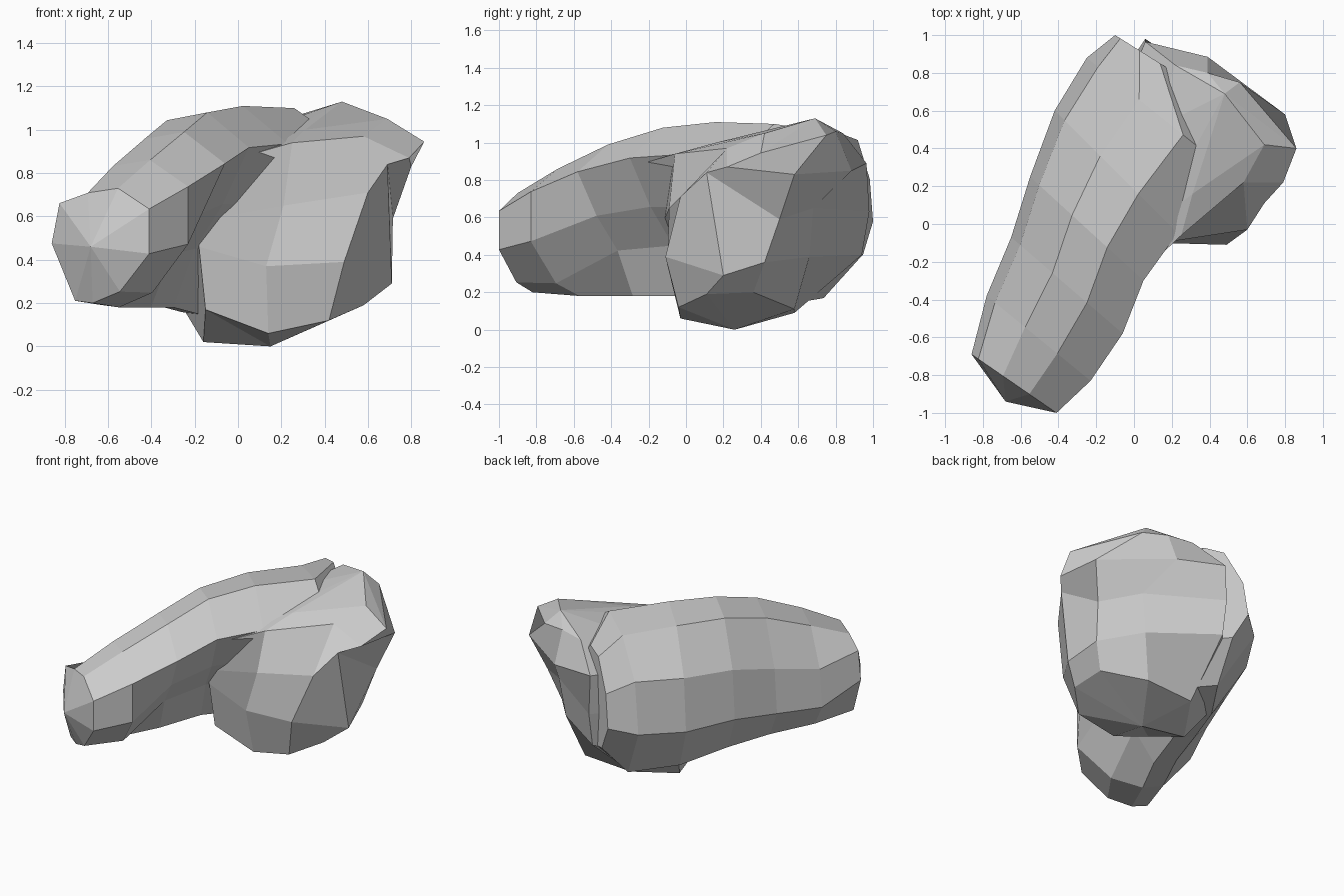
import bpy, bmesh


def skin(name, rings, start=None, end=None):
    """Quads between rings; ends closed flat or with a fan to a point."""
    bm = bmesh.new()
    loops = [[bm.verts.new(p) for p in ring] for ring in rings]
    n = len(loops[0])
    for a, b in zip(loops, loops[1:]):
        for i in range(n):
            j = (i + 1) % n
            bm.faces.new((a[i], a[j], b[j], b[i]))
    for loop, tip in ((loops[0], start), (loops[-1], end)):
        if tip is None:
            bm.faces.new(loop)
            continue
        t = bm.verts.new(tip)
        for i in range(n):
            bm.faces.new((loop[i], loop[(i + 1) % n], t))
    bmesh.ops.recalc_face_normals(bm, faces=bm.faces)
    mesh = bpy.data.meshes.new(name)
    bm.to_mesh(mesh)
    bm.free()
    obj = bpy.data.objects.new(name, mesh)
    bpy.context.collection.objects.link(obj)
    return obj


def section(rx, ry, lx, ly, low, top, under, side):
    """Cross-section from right rim over the top to the left and back below."""
    profile = [(0, 0.82), (0.32, 1.0), (0.63, 0.96), (0.92, 0.35 + side), (1.0, side),
               (0.76, 0.02), (0.58, 0.0), (0.3 + 0.12 * under, 0.1 + 0.2 * under),
               (0.2 * under, 0.43 + 0.1 * under)]
    return [(rx + (lx - rx) * s, ry + (ly - ry) * s, low + (top - low) * k)
            for s, k in profile]


# Long arched body: right xy, left xy, low z, top z, undercut, left edge height
stations = [
    (-0.41, -1.00, -0.86, -0.69, 0.20, 0.73, 0.0, 0.52),
    (-0.23, -0.83, -0.78, -0.38, 0.18, 0.86, 0.0, 0.30),
    (-0.06, -0.58, -0.65, -0.07, 0.18, 0.99, 1.0, 0.30),
    (0.05, -0.30, -0.55, 0.25, 0.18, 1.08, 1.0, 0.33),
    (0.23, -0.05, -0.42, 0.60, 0.14, 1.11, 1.0, 0.36),
    (0.50, 0.28, -0.25, 0.88, 0.15, 1.10, 0.6, 0.40),
    (0.25, 0.78, -0.10, 1.00, 0.39, 1.04, 0.6, 0.29),
]
body = skin("arched_body", [section(*s) for s in stations], start=(-0.68, -0.94, 0.46))

# Heavy lobe with overhanging brow: rings from the bottom up
lobe_rings = [
    [(-0.15, -0.04, 0.17), (0.14, -0.03, 0.06), (0.42, -0.04, 0.12), (0.58, 0.11, 0.19),
     (0.58, 0.36, 0.20), (0.37, 0.58, 0.11), (0.02, 0.58, 0.09), (-0.16, 0.30, 0.02)],
    [(-0.18, -0.06, 0.46), (0.13, -0.10, 0.37), (0.49, -0.11, 0.39), (0.71, 0.20, 0.29),
     (0.66, 0.42, 0.36), (0.46, 0.66, 0.39), (0.06, 0.94, 0.40), (-0.28, 0.48, 0.22)],
    [(-0.18, -0.12, 0.58), (0.21, -0.09, 0.65), (0.60, -0.03, 0.71), (0.69, 0.11, 0.84),
     (0.715, 0.50, 0.59), (0.50, 0.68, 0.65), (0.06, 0.98, 0.63), (-0.20, 0.60, 0.60)],
    [(0.04, -0.26, 0.88), (0.25, -0.06, 0.94), (0.58, 0.22, 0.97), (0.79, 0.22, 0.87),
     (0.80, 0.58, 0.83), (0.39, 0.885, 0.85), (0.06, 0.965, 0.89), (-0.10, 0.60, 0.85)],
    [(0.10, 0.00, 0.93), (0.31, 0.16, 1.0), (0.69, 0.42, 1.05), (0.86, 0.40, 0.945),
     (0.56, 0.75, 1.04), (0.39, 0.80, 1.06), (0.22, 0.84, 1.05), (0.10, 0.50, 1.00)],
]
lobe = skin("lower_lobe", lobe_rings, start=(0.15, 0.26, 0.0), end=(0.48, 0.69, 1.13))

# Fuse both parts into one faceted skin
lobe.hide_render = True
mod = body.modifiers.new("fuse", 'BOOLEAN')
mod.operation = 'UNION'
mod.solver = 'EXACT'
mod.use_self = True
mod.object = lobe
bpy.context.view_layer.update()
fused = bpy.data.meshes.new_from_object(
    body.evaluated_get(bpy.context.evaluated_depsgraph_get()))
body.modifiers.clear()
body.data = fused
bpy.data.objects.remove(lobe)
